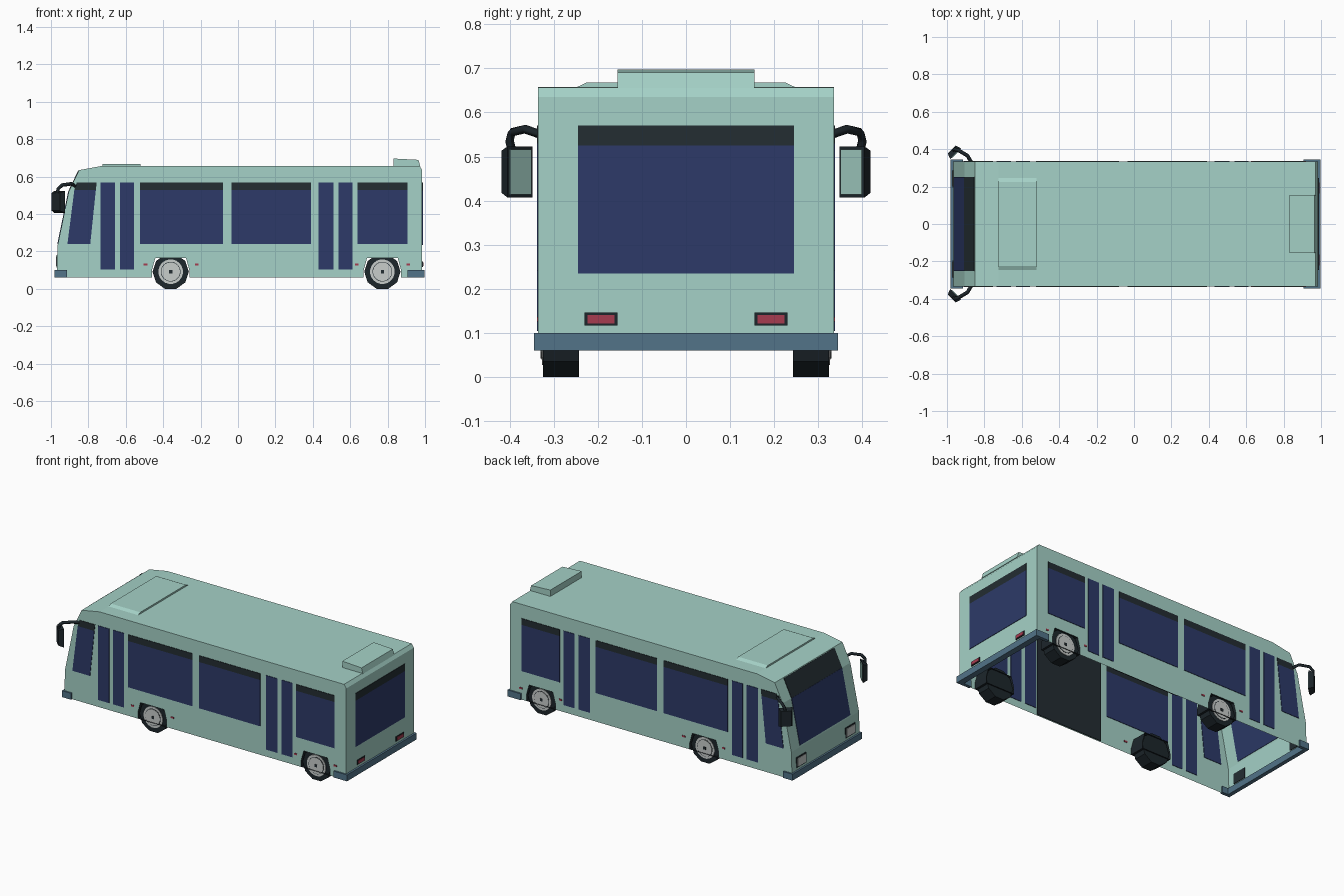
import bpy, bmesh, math
from mathutils import Vector

if "Cube" in bpy.data.objects:
    bpy.data.objects.remove(bpy.data.objects["Cube"])


def material(name, col):
    m = bpy.data.materials.new(name)
    m.diffuse_color = (*col, 1)
    m.use_nodes = True
    m.node_tree.nodes["Principled BSDF"].inputs["Base Color"].default_value = m.diffuse_color
    return m


MINT = material("mint_paint", (.375, .64, .57))
NAVY = material("navy_glass", (.026, .042, .14))
CHAR = material("charcoal_tint", (.017, .026, .032))
BLACK = material("black_rubber", (.012, .019, .024))
BLUE = material("blue_grey_bumper", (.084, .174, .25))
RED = material("red_lens", (.38, .045, .08))
GREY = material("light_grey_metal", (.58, .61, .60))


def mesh(name, verts, faces, mat):
    bm = bmesh.new()
    vs = [bm.verts.new(v) for v in verts]
    for f in faces:
        bm.faces.new([vs[i] for i in f])
    bmesh.ops.recalc_face_normals(bm, faces=bm.faces)
    me = bpy.data.meshes.new(name)
    bm.to_mesh(me)
    bm.free()
    me.materials.append(mat)
    ob = bpy.data.objects.new(name, me)
    bpy.context.collection.objects.link(ob)
    return ob


def loft(name, a, b, mat, caps=(True, True)):
    """Closed loops a and b joined by quads, with optional caps."""
    n = len(a)
    faces = [(i, (i + 1) % n, n + (i + 1) % n, n + i) for i in range(n)]
    if caps[0]:
        faces.append(tuple(range(n)))
    if caps[1]:
        faces.append(tuple(range(n, 2 * n)))
    return mesh(name, list(a) + list(b), faces, mat)


def prism(name, xz, y0, y1, mat, caps=(True, True)):
    return loft(name, [(x, y0, z) for x, z in xz], [(x, y1, z) for x, z in xz], mat, caps)


def plate(name, pts, mat, thick=.006):
    """Thin plate straddling the surface through pts, seen from inside and out."""
    p = [Vector(v) for v in pts]
    n = (p[1] - p[0]).cross(p[2] - p[0]).normalized() * thick / 2
    return loft(name, [v + n for v in p], [v - n for v in p], mat)


def rect(x0, x1, z0, z1):
    return [(x0, z0), (x1, z0), (x1, z1), (x0, z1)]


def box(name, x0, x1, y0, y1, z0, z1, mat):
    return prism(name, rect(x0, x1, z0, z1), y0, y1, mat)


def side_plate(name, xz, s, mat, y=.335, thick=.006):
    return plate(name, [(x, s * y, z) for x, z in xz], mat, thick)


def end_plate(name, x, y0, y1, z0, z1, mat, thick=.006):
    return plate(name, [(x, y0, z0), (x, y1, z0), (x, y1, z1), (x, y0, z1)], mat, thick)


def disc(cx, cz, r, n):
    return [(cx + r * math.sin(2 * math.pi * (i + .5) / n),
             cz - r * math.cos(2 * math.pi * (i + .5) / n)) for i in range(n)]


W = .335
WHEELS = (-.36, .772)


def arch(cx):
    return [(cx + dx, z) for dx, z in
            ((.1, .06), (.1, .1), (.082, .165), (-.082, .165), (-.1, .1), (-.1, .06))]


# body shell, open underneath, with arch notches in the side profile
upper = [(-.97, .06), (-.965, .23), (-.905, .52), (-.85, .635), (-.725, .658),
         (.97, .657), (.985, .635), (.985, .06)]
prof = upper + arch(WHEELS[1]) + arch(WHEELS[0])
n = len(prof)
mesh("body_shell", [(x, s * W, z) for s in (-1, 1) for x, z in prof],
     [tuple(range(n)), tuple(range(n, 2 * n))] +
     [(i, i + 1, n + i + 1, n + i) for i in range(len(upper) - 1)], MINT)

# windscreen: glass and dark top band on the two sloped faces
plate("windscreen", [(-.963, -.25, .24), (-.963, .25, .24), (-.905, .25, .52), (-.905, -.25, .52)], NAVY)
plate("windscreen_band", [(-.905, -.25, .52), (-.905, .25, .52), (-.852, .25, .631), (-.852, -.25, .631)], CHAR)

# rear window
end_plate("rear_window", .985, -.245, .245, .235, .525, NAVY)
end_plate("rear_window_band", .985, -.245, .245, .525, .57, CHAR)

# roof hatch and rear roof unit
loft("roof_hatch", [(-.725, -.25, .656), (-.52, -.25, .656), (-.52, .25, .656), (-.725, .25, .656)],
     [(-.725, -.225, .668), (-.52, -.225, .668), (-.52, .225, .668), (-.725, .225, .668)], MINT)
prism("roof_unit", [(.832, .655), (.975, .655), (.965, .69), (.832, .697)], -.155, .155, MINT)

# bumpers
box("front_bumper", -.98, -.955, -.345, .345, .06, .1, BLUE)
box("rear_bumper", .96, .997, -.345, .345, .06, .1, BLUE)

for s in (-1, 1):
    # bumper returns
    box("front_bumper_side", -.98, -.915, s * .325, s * .345, .06, .1, BLUE)
    box("rear_bumper_side", .905, .997, s * .325, s * .345, .06, .1, BLUE)

    # side windows with dark top bands
    for x0, x1 in ((-.525, -.08), (-.035, .39), (.64, .905)):
        side_plate("side_window", rect(x0, x1, .24, .53), s, NAVY)
        side_plate("side_window_band", rect(x0, x1, .53, .57), s, CHAR)
    side_plate("driver_window", [(-.912, .24), (-.79, .24), (-.76, .53), (-.875, .53)], s, NAVY)
    side_plate("driver_window_band", [(-.875, .53), (-.76, .53), (-.755, .57), (-.862, .57)], s, CHAR)

    # door glass
    for x0, x1 in ((-.735, -.657), (-.63, -.555), (.43, .51), (.537, .613)):
        side_plate("door_glass", rect(x0, x1, .105, .57), s, NAVY)

    # dark lining inside the middle bay
    side_plate("inner_lining", rect(-.035, .425, .062, .6), s, CHAR, .328, .004)

    # side marker lamps
    for x in (-.495, -.22, .635, .91):
        side_plate("marker_lamp", rect(x - .01, x + .01, .126, .136), s, RED)

    # tail lamps and headlamps, each a frame with a lens
    end_plate("tail_lamp_frame", .986, s * .155, s * .23, .117, .146, BLACK)
    end_plate("tail_lamp", .988, s * .162, s * .223, .122, .141, RED, .008)
    end_plate("headlamp_frame", -.968, s * .195, s * .29, .115, .18, CHAR)
    end_plate("headlamp", -.970, s * .202, s * .283, .122, .173, GREY, .008)

    # wheels and arch liners
    for cx in WHEELS:
        prism("arch_liner", arch(cx), s * W, s * .235, BLACK, (False, False))
        prism("tyre", disc(cx, .092, .097, 10), s * .242, s * .324, BLACK)
        prism("wheel_rim", disc(cx, .092, .066, 20), s * .3, s * .327, GREY)
        prism("rim_groove", disc(cx, .092, .053, 20), s * .3, s * .328, CHAR)
        prism("hub_cap", disc(cx, .092, .05, 20), s * .3, s * .33, GREY)
        prism("hub_nut", disc(cx, .092, .012, 4), s * .3, s * .332, CHAR)

    # wing mirror arm
    cu = bpy.data.curves.new("mirror_arm", 'CURVE')
    cu.dimensions = '3D'
    cu.bevel_depth = .01
    cu.bevel_resolution = 0
    cu.use_fill_caps = True
    path = [(-.87, .33, .55), (-.89, .365, .562), (-.94, .395, .555), (-.962, .40, .535), (-.965, .392, .505)]
    sp = cu.splines.new('POLY')
    sp.points.add(len(path) - 1)
    for p, (x, y, z) in zip(sp.points, path):
        p.co = (x, s * y, z, 1)
    cu.materials.append(BLACK)
    bpy.context.collection.objects.link(bpy.data.objects.new("mirror_arm", cu))

    # wing mirror head, turned towards the driver
    c = Vector((-.962, s * .385, .463))
    wide = Vector((.72, s * .69, 0))
    out = Vector((.69, -s * .72, 0))

    def face(hw, d, z0, z1):
        return [c + wide * a * hw + out * d + Vector((0, 0, b))
                for a, b in ((-1, z0), (1, z0), (1, z1), (-1, z1))]
    loft("mirror_housing", face(.03, -.018, -.045, .05), face(.041, .012, -.056, .06), BLACK)
    plate("mirror_glass", face(.034, .013, -.049, .053), MINT, .005)
